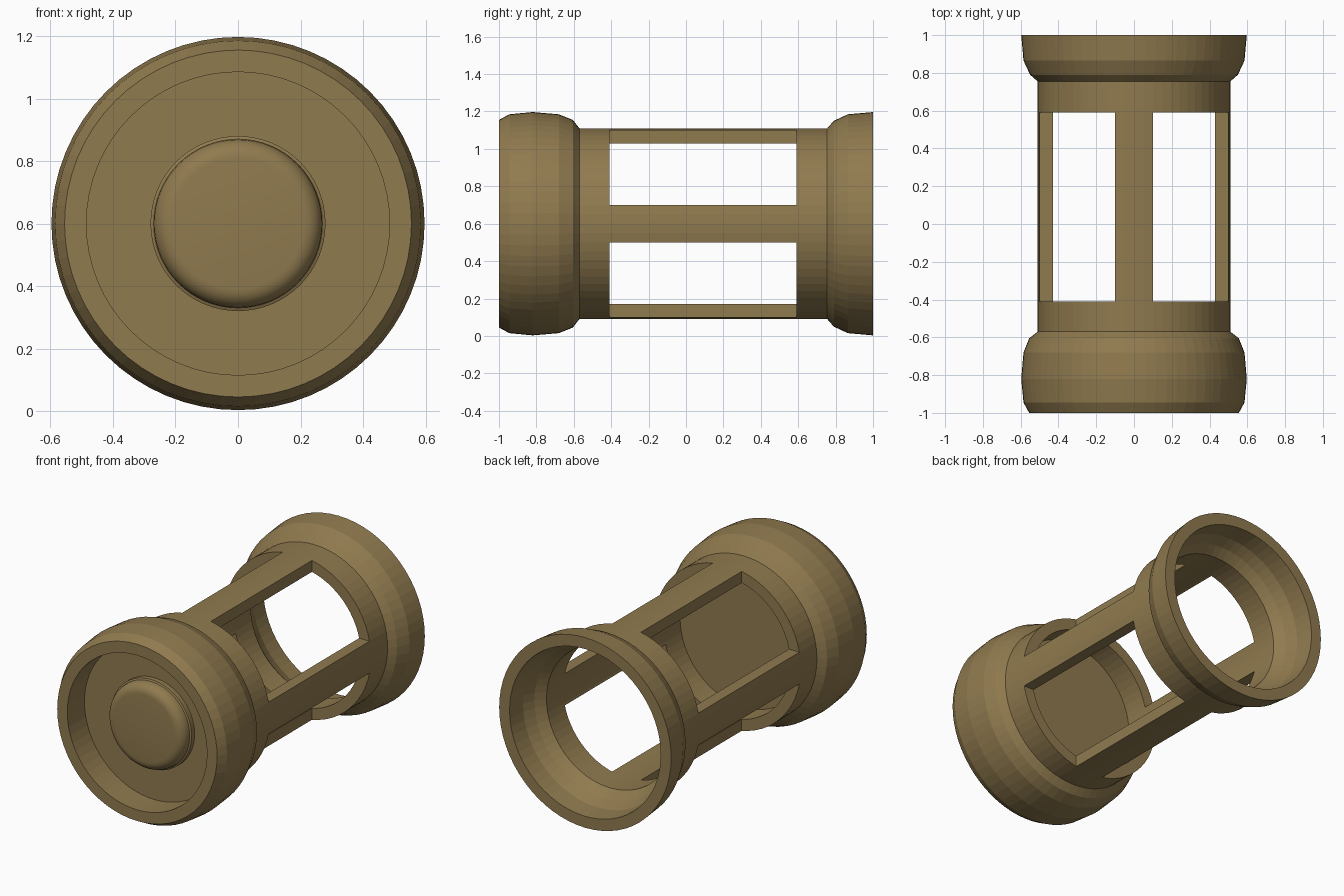
import bpy, bmesh, math

if "Cube" in bpy.data.objects:
    bpy.data.objects.remove(bpy.data.objects["Cube"])

SEGMENTS = 64
AXIS_Z = 0.6

brass = bpy.data.materials.new("dull brass")
brass.use_nodes = True
colour = (0.28, 0.197, 0.078, 1)
brass.diffuse_color = colour
brass.node_tree.nodes["Principled BSDF"].inputs["Base Color"].default_value = colour


def add_object(name, bm):
    bmesh.ops.recalc_face_normals(bm, faces=bm.faces)
    mesh = bpy.data.meshes.new(name)
    bm.to_mesh(mesh)
    bm.free()
    obj = bpy.data.objects.new(name, mesh)
    bpy.context.collection.objects.link(obj)
    mesh.materials.append(brass)
    return obj


def lathe(name, profile, closed=False):
    """Turn (radius, y) points around the lengthwise axis."""
    bm = bmesh.new()
    verts = [bm.verts.new((r, y, AXIS_Z)) for r, y in profile]
    pairs = list(zip(verts, verts[1:]))
    if closed:
        pairs.append((verts[-1], verts[0]))
    edges = [bm.edges.new(p) for p in pairs]
    bmesh.ops.spin(bm, geom=verts + edges, cent=(0, 0, AXIS_Z), axis=(0, 1, 0),
                   angle=math.tau, steps=SEGMENTS, use_merge=True)
    bmesh.ops.remove_doubles(bm, verts=bm.verts, dist=0.0005)
    return add_object(name, bm)


# Heavy front cap: recessed face, rim, rounded outside and rear wall
lathe("front_cap", [
    (0, -0.83), (0.485, -0.83), (0.485, -1), (0.555, -1), (0.585, -0.945),
    (0.597, -0.82), (0.585, -0.68), (0.555, -0.605), (0.51, -0.57),
])
lathe("front_cap_rear_wall", [(0, -0.572), (0.45, -0.572)])

# Rounded button in the recess
button_profile = [(0.28, -0.83), (0.28, -0.86), (0.27, -0.865)]
for i in range(1, 7):
    a = i / 6 * math.pi / 2
    button_profile.append((0.21 + 0.06 * math.cos(a), -0.87 - 0.06 * math.sin(a)))
button = lathe("front_button", button_profile + [(0, -0.93)])

# Tube that forms the cage
cage = lathe("cage", [(0.51, -0.57), (0.51, 0.755), (0.44, 0.755), (0.44, -0.57)], closed=True)

# Four windows, leaving four bars of equal width
bm = bmesh.new()
for sx in (-1, 1):
    for sz in (-1, 1):
        box = bmesh.ops.create_cube(bm, size=1)["verts"]
        bmesh.ops.scale(bm, verts=box, vec=(0.5, 1, 0.5))
        bmesh.ops.translate(bm, verts=box, vec=(sx * 0.35, 0.09, AXIS_Z + sz * 0.35))
cutter = add_object("window_cutter", bm)
cutter.hide_render = True

cut = cage.modifiers.new("windows", "BOOLEAN")
cut.operation = "DIFFERENCE"
cut.solver = "EXACT"
cut.object = cutter
bpy.context.view_layer.objects.active = cage
bpy.ops.object.modifier_apply(modifier=cut.name)
bpy.data.objects.remove(cutter)

# Open flared collar at the rear
lathe("rear_collar", [
    (0.51, 0.755), (0.55, 0.79), (0.585, 0.865), (0.597, 1),
    (0.525, 1), (0.515, 0.88), (0.485, 0.81), (0.44, 0.755),
])

# Soft shading on the button only
bpy.ops.object.select_all(action="DESELECT")
button.select_set(True)
bpy.context.view_layer.objects.active = button
bpy.ops.object.shade_smooth_by_angle(angle=math.radians(35))
